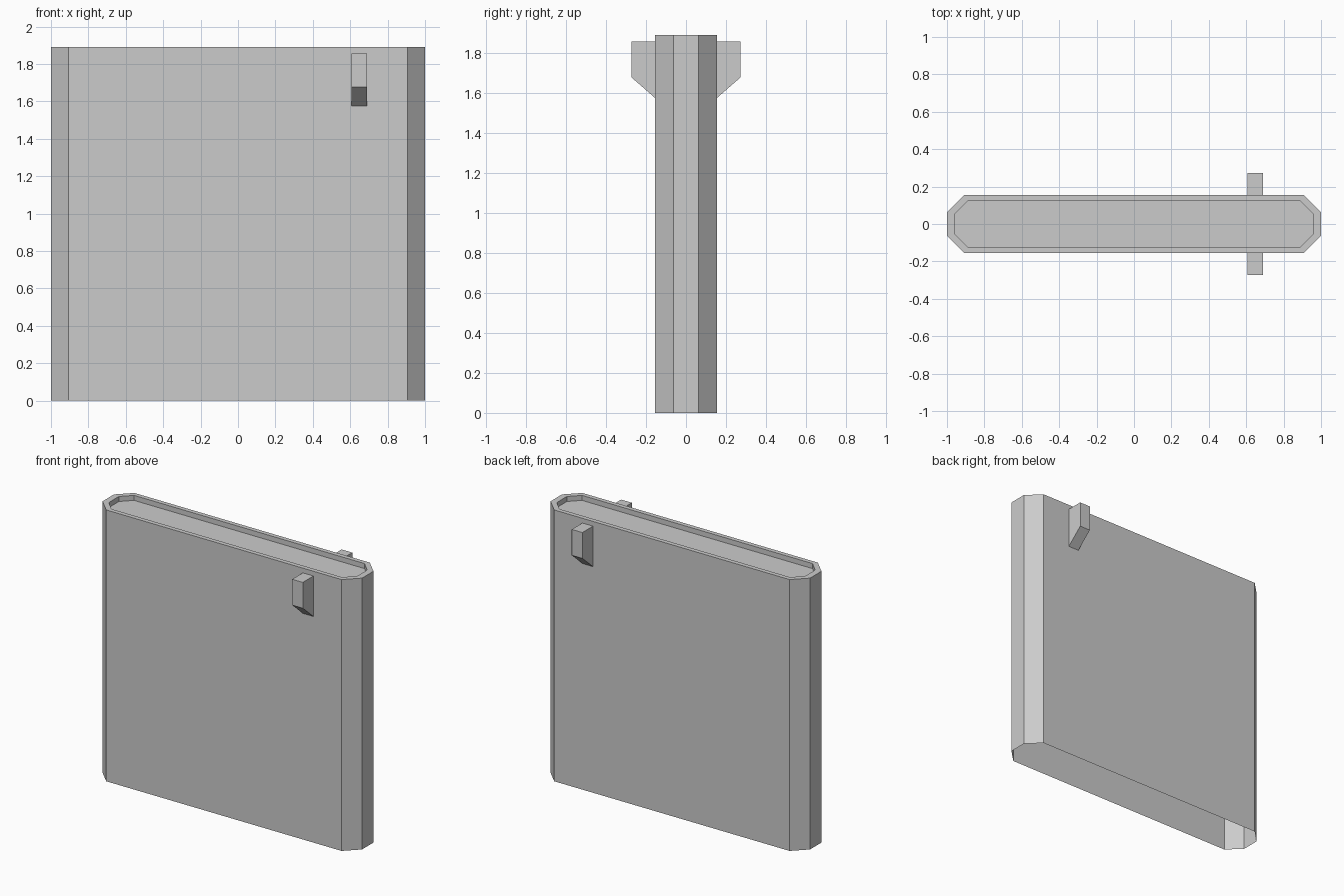
import bpy, bmesh

if "Cube" in bpy.data.objects:
    bpy.data.objects.remove(bpy.data.objects["Cube"])


def make_object(name, bm):
    mesh = bpy.data.meshes.new(name)
    bm.normal_update()
    bm.to_mesh(mesh)
    bm.free()
    obj = bpy.data.objects.new(name, mesh)
    bpy.context.collection.objects.link(obj)
    return obj


def octagon(bm, x, y, cut_x, cut_y, z):
    """Counter-clockwise ring of a rectangle with cut corners."""
    pts = [(x, -cut_y), (x, cut_y), (cut_x, y), (-cut_x, y),
           (-x, cut_y), (-x, -cut_y), (-cut_x, -y), (cut_x, -y)]
    return [bm.verts.new((px, py, z)) for px, py in pts]


# Flat casing: thin shell open at the bottom, narrow rim and shallow recessed top
OUTER = (1.0, 0.155, 0.907, 0.063)
INNER = (0.957, 0.124, 0.888, 0.055)
HEIGHT, RECESS = 1.89, 0.035

bm = bmesh.new()
rings = [octagon(bm, *OUTER, 0), octagon(bm, *OUTER, HEIGHT),
         octagon(bm, *INNER, HEIGHT), octagon(bm, *INNER, HEIGHT - RECESS)]
for lower, upper in zip(rings, rings[1:]):
    for i in range(8):
        j = (i + 1) % 8
        bm.faces.new((lower[i], lower[j], upper[j], upper[i]))
bm.faces.new(rings[-1])
make_object("casing", bm)

# Side lugs: wedge-bottomed catches on the front and back, open against the casing
PROFILE = [(0.155, 1.857), (0.272, 1.857), (0.272, 1.677), (0.155, 1.575)]
for name, side in (("front_lug", -1), ("back_lug", 1)):
    bm = bmesh.new()
    left, right = [[bm.verts.new((x, side * y, z)) for y, z in PROFILE]
                   for x in (0.608, 0.69)]
    bm.faces.new(left)
    bm.faces.new(right[::-1])
    for i in range(3):
        bm.faces.new((left[i + 1], left[i], right[i], right[i + 1]))
    if side > 0:
        bmesh.ops.reverse_faces(bm, faces=bm.faces[:])
    # Make sure every face points away from the lug's centre
    bm.normal_update()
    centre = sum((v.co for v in bm.verts), left[0].co * 0) / len(bm.verts)
    bmesh.ops.reverse_faces(bm, faces=[
        f for f in bm.faces if f.normal.dot(f.calc_center_median() - centre) < 0])
    make_object(name, bm)
